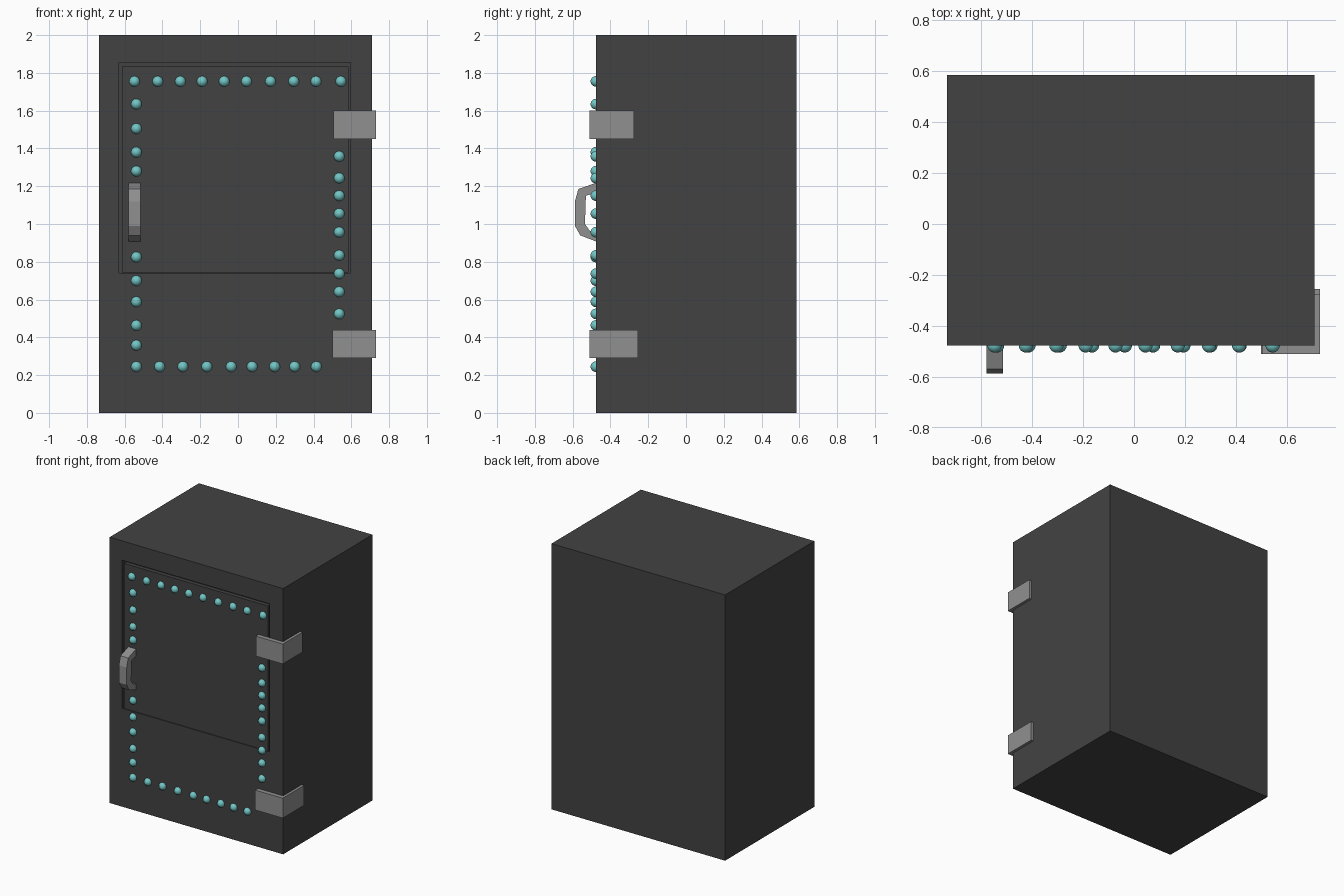
import bpy
import bmesh
from mathutils import Vector

if "Cube" in bpy.data.objects:
    bpy.data.objects.remove(bpy.data.objects["Cube"])


def material(name, rgb):
    m = bpy.data.materials.new(name)
    m.diffuse_color = (*rgb, 1)
    m.use_nodes = True
    m.node_tree.nodes["Principled BSDF"].inputs["Base Color"].default_value = m.diffuse_color
    return m


DARK = material("dark_metal", (0.055, 0.055, 0.055))
STEEL = material("steel", (0.28, 0.28, 0.28))
TEAL = material("teal_rivets", (0.17, 0.56, 0.56))


def finish(name, bm, mat):
    bmesh.ops.recalc_face_normals(bm, faces=bm.faces)
    mesh = bpy.data.meshes.new(name)
    bm.to_mesh(mesh)
    bm.free()
    obj = bpy.data.objects.new(name, mesh)
    bpy.context.collection.objects.link(obj)
    if mat:
        mesh.materials.append(mat)
    return obj


def prism(name, points, direction, mat):
    """Extrude a closed outline of 3D points along a vector."""
    bm = bmesh.new()
    face = bm.faces.new([bm.verts.new(p) for p in points])
    new = bmesh.ops.extrude_face_region(bm, geom=[face])["geom"]
    verts = [v for v in new if isinstance(v, bmesh.types.BMVert)]
    # keep both end caps so the solid is closed
    bmesh.ops.translate(bm, verts=verts, vec=Vector(direction))
    if len([f for f in bm.faces if len(f.verts) == len(points)]) < 2:
        bm.faces.new(verts)
    return finish(name, bm, mat)


# Cabinet body
FRONT = -0.477
body = prism("cabinet_body",
             [(-0.735, FRONT, 0), (0.71, FRONT, 0), (0.71, 0.585, 0), (-0.735, 0.585, 0)],
             (0, 0, 2), DARK)

# Groove around the upper door panel: top and both sides, plus a fine bottom slit
outer = (-0.63, 0.74, 0.595, 1.855)
inner = (-0.615, 0.744, 0.585, 1.835)


def rect(r):
    return [(r[0], r[1]), (r[2], r[1]), (r[2], r[3]), (r[0], r[3])]


bm = bmesh.new()
rings = [[bm.verts.new((x, y, z)) for x, z in rect(r)]
         for r, y in ((outer, -0.52), (inner, -0.52), (inner, -0.447), (outer, -0.447))]
for k in range(4):
    a, b = rings[k], rings[(k + 1) % 4]
    for i in range(4):
        j = (i + 1) % 4
        bm.faces.new((a[i], a[j], b[j], b[i]))
groove = finish("groove_cutter", bm, None)
groove.hide_render = True
groove.hide_viewport = True
cut = body.modifiers.new("door_groove", 'BOOLEAN')
cut.operation = 'DIFFERENCE'
cut.solver = 'EXACT'
cut.object = groove

# Angled corner hinges
for name, z, x0, y1 in (("upper_hinge", 1.45, 0.505, -0.275),
                        ("lower_hinge", 0.29, 0.50, -0.255)):
    prism(name,
          [(x0, -0.51, z), (0.73, -0.51, z), (0.73, y1, z),
           (0.705, y1, z), (0.705, -0.475, z), (x0, -0.475, z)],
          (0, 0, 0.15), STEEL)

# Bent door handle
profile = [(-0.47, 1.22), (-0.57, 1.185), (-0.588, 1.12), (-0.588, 0.99),
           (-0.56, 0.94), (-0.47, 0.905), (-0.47, 0.955), (-0.51, 0.965),
           (-0.535, 1.0), (-0.53, 1.15), (-0.47, 1.165)]
prism("door_handle", [(-0.58, y, z) for y, z in profile], (0.065, 0, 0), STEEL)

# Rivets outlining the door
spots = [(x, 1.755) for x in (-0.548, -0.425, -0.305, -0.19, -0.073,
                              0.045, 0.172, 0.295, 0.413, 0.545)]
spots += [(-0.538, z) for z in (1.635, 1.505, 1.38, 1.28, 0.825, 0.70, 0.588, 0.463, 0.358)]
spots += [(x, 0.245) for x in (-0.538, -0.415, -0.292, -0.165, -0.036,
                               0.075, 0.194, 0.3, 0.415)]
spots += [(0.536, z) for z in (1.358, 1.243, 1.15, 1.055, 0.957, 0.834, 0.737, 0.641, 0.524)]

bm = bmesh.new()
bmesh.ops.create_uvsphere(bm, u_segments=24, v_segments=14, radius=0.028)
for f in bm.faces:
    f.smooth = True
ball = finish("rivet", bm, TEAL)
ball.location = (spots[0][0], -0.477, spots[0][1])
for x, z in spots[1:]:
    rivet = ball.copy()
    rivet.location = (x, -0.477, z)
    bpy.context.collection.objects.link(rivet)
